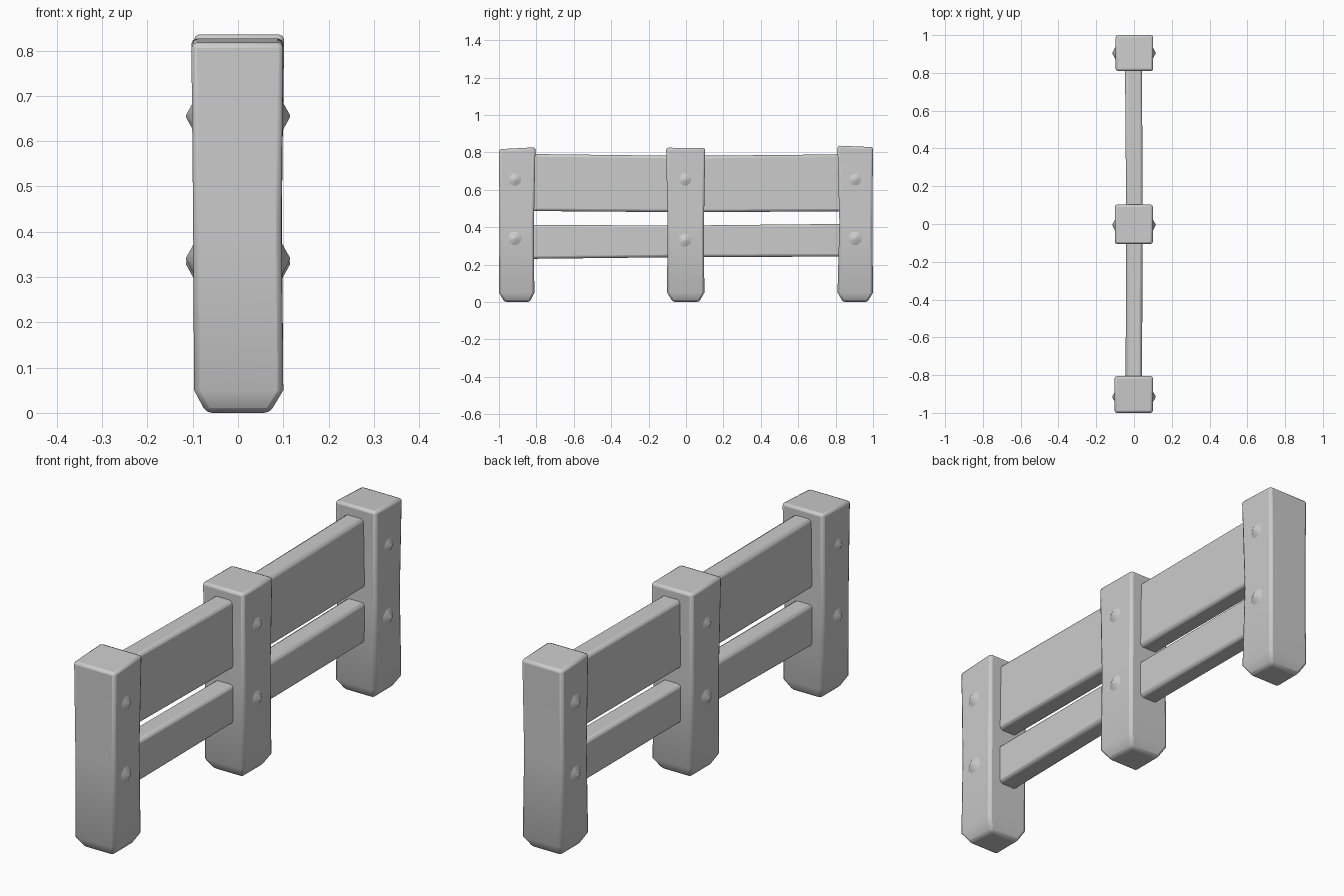
import bpy, bmesh, math
from mathutils import Matrix

if "Cube" in bpy.data.objects:
    bpy.data.objects.remove(bpy.data.objects["Cube"])


def loft(name, rings, bevel):
    """Skin a stack of four-cornered rings into a closed, softly bevelled bar."""
    bm = bmesh.new()
    loops = [[bm.verts.new(p) for p in ring] for ring in rings]
    for a, b in zip(loops, loops[1:]):
        for i in range(4):
            j = (i + 1) % 4
            bm.faces.new((a[i], a[j], b[j], b[i]))
    bm.faces.new(loops[0][::-1])
    bm.faces.new(loops[-1])
    bmesh.ops.recalc_face_normals(bm, faces=bm.faces[:])
    obj = finish(name, bm)
    mod = obj.modifiers.new("soft_edges", 'BEVEL')
    mod.width = bevel
    mod.segments = 2
    mod.limit_method = 'ANGLE'
    mod.angle_limit = math.radians(40)
    return obj


def finish(name, bm):
    mesh = bpy.data.meshes.new(name)
    bm.to_mesh(mesh)
    bm.free()
    obj = bpy.data.objects.new(name, mesh)
    bpy.context.collection.objects.link(obj)
    bpy.ops.object.select_all(action='DESELECT')
    bpy.context.view_layer.objects.active = obj
    obj.select_set(True)
    bpy.ops.object.shade_smooth_by_angle(angle=math.radians(35))
    return obj


def post(name, sections):
    # each section: x0, x1, y0, y1, z at y0, z at y1
    rings = [[(x0, y0, za), (x1, y0, za), (x1, y1, zb), (x0, y1, zb)]
             for x0, x1, y0, y1, za, zb in sections]
    loft(name, rings, 0.012)


def rail(name, sections):
    # each section: y, bottom z, top z, x0, x1
    rings = [[(x0, y, z0), (x1, y, z0), (x1, y, z1), (x0, y, z1)]
             for y, z0, z1, x0, x1 in sections]
    loft(name, rings, 0.014)


# Posts with tapered feet and slightly uneven sides
post("front_post", [
    (-.07, .07, -.97, -.835, 0, 0),
    (-.097, .1, -1.0, -.811, .05, .05),
    (-.099, .096, -.997, -.813, .42, .42),
    (-.103, .1, -1.0, -.805, .817, .827)])
post("middle_post", [
    (-.07, .07, -.07, .07, 0, 0),
    (-.097, .1, -.101, .098, .05, .05),
    (-.097, .097, -.099, .096, .42, .42),
    (-.102, .1, -.106, .103, .825, .823)])
post("back_post", [
    (-.07, .07, .84, .97, 0, 0),
    (-.097, .1, .81, 1.0, .05, .05),
    (-.097, .096, .82, .996, .42, .42),
    (-.097, .102, .81, 1.0, .836, .828)])

# Long rails running through the posts
rail("upper_rail", [
    (-.9, .487, .792, -.045, .042),
    (0, .48, .781, -.041, .046),
    (.9, .485, .79, -.048, .042)])
rail("lower_rail", [
    (-.9, .23, .412, -.045, .042),
    (0, .24, .409, -.041, .046),
    (.9, .243, .418, -.048, .042)])

# Faceted pointed bolts on both faces of every post
bolts = [("front", -.915, .655, .34), ("middle", -.005, .655, .33),
         ("back", .905, .655, .34)]
for label, y, high, low in bolts:
    for level, z in (("upper", high), ("lower", low)):
        for side in (-1, 1):
            bm = bmesh.new()
            mat = (Matrix.Translation((side * .1035, y, z))
                   @ Matrix.Rotation(side * math.pi / 2, 4, 'Y')
                   @ Matrix.Rotation(math.pi / 8, 4, 'Z'))
            bmesh.ops.create_cone(bm, cap_ends=True, segments=8, radius1=.046,
                                  radius2=.003, depth=.022, matrix=mat)
            finish(f"{label}_{level}_bolt", bm)
